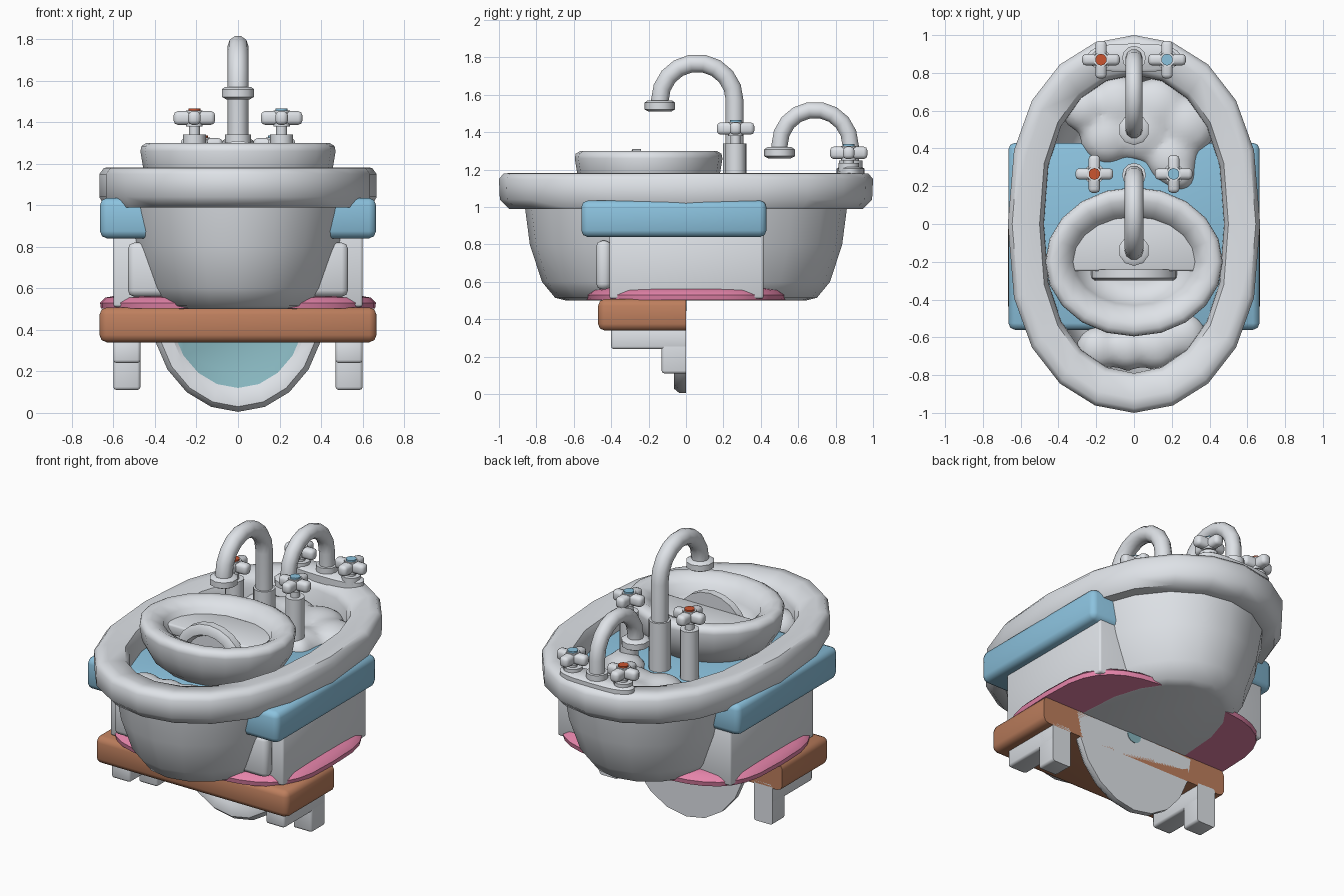
import bpy, bmesh, math
from mathutils import Matrix, Vector

if "Cube" in bpy.data.objects:
    bpy.data.objects.remove(bpy.data.objects["Cube"])


def material(name, r, g, b):
    m = bpy.data.materials.new(name)
    m.diffuse_color = (r, g, b, 1)
    m.use_nodes = True
    m.node_tree.nodes["Principled BSDF"].inputs["Base Color"].default_value = m.diffuse_color
    return m


GREY = material("porcelain grey", 0.76, 0.79, 0.83)
BLUE = material("light blue", 0.26, 0.54, 0.73)
BROWN = material("wood brown", 0.51, 0.21, 0.11)
PINK = material("rug pink", 0.78, 0.23, 0.40)
RED = material("hot tap red", 0.60, 0.09, 0.03)
GLASS = material("mirror teal", 0.24, 0.46, 0.51)


def finish(name, bm, mats, angle=50):
    bmesh.ops.recalc_face_normals(bm, faces=bm.faces[:])
    me = bpy.data.meshes.new(name)
    bm.to_mesh(me)
    bm.free()
    for m in mats:
        me.materials.append(m)
    ob = bpy.data.objects.new(name, me)
    bpy.context.collection.objects.link(ob)
    bpy.ops.object.select_all(action='DESELECT')
    ob.select_set(True)
    bpy.context.view_layer.objects.active = ob
    bpy.ops.object.shade_smooth_by_angle(angle=math.radians(angle))
    return ob


def skin(bm, rings):
    """Bridge equal rings of points and cap both ends; returns the end cap."""
    vs = [[bm.verts.new(p) for p in r] for r in rings]
    n = len(vs[0])
    for a, b in zip(vs, vs[1:]):
        for i in range(n):
            bm.faces.new((a[i], a[(i + 1) % n], b[(i + 1) % n], b[i]))
    bm.faces.new(vs[0])
    return bm.faces.new(vs[-1])


def oval(name, profile, mats, n=20, px=1.0, py=1.0, centre=(0, 0, 0), upright=False):
    """Loft of ovals; profile rows are (half width, half length, height)."""
    def pw(v, p):
        return math.copysign(abs(v) ** p, v)
    rings = []
    for a, b, h in profile:
        ring = []
        for i in range(n):
            t = 2 * math.pi * i / n
            u, v = a * pw(math.sin(t), px), b * pw(math.cos(t), py)
            ring.append(Vector(centre) + Vector((u, h, v) if upright else (u, v, h)))
        rings.append(ring)
    bm = bmesh.new()
    cap = skin(bm, rings)
    cap.material_index = len(mats) - 1
    return finish(name, bm, mats)


def box(name, x, y, z, mat, bevel=0.02, flat_back=False):
    bm = bmesh.new()
    bmesh.ops.create_cube(bm, size=1)
    for v in bm.verts:
        v.co = [lo if c < 0 else hi for c, (lo, hi) in zip(v.co, (x, y, z))]
    edges = [e for e in bm.edges
             if not (flat_back and all(abs(v.co.y - y[1]) < 1e-5 for v in e.verts))]
    bmesh.ops.bevel(bm, geom=edges, offset=bevel, segments=2, affect='EDGES', profile=0.5)
    return finish(name, bm, [mat])


def rod(name, x, y, z0, z1, r, mat, n=12):
    return oval(name, [(r, r, z0), (r, r, z1)], [mat], n, centre=(x, y, 0))


# bathtub
oval("bathtub", [(.37, .64, .50), (.42, .70, .515), (.47, .77, .60), (.54, .835, .80),
                 (.58, .86, .99), (.64, .945, .99), (.668, .995, 1.04), (.668, 1.0, 1.15),
                 (.645, .975, 1.18), (.60, .925, 1.182), (.50, .82, 1.165), (.478, .79, 1.12),
                 (.475, .785, .95), (.42, .72, .66), (.32, .60, .58)], [GREY], py=.8)

# vanity: cabinet, doors, counter, basin
box("cabinet", (-.6, .6), (-.41, .415), (.51, .86), GREY, .012)
for s in (-1, 1):
    box("cabinet_door", sorted((s * .03, s * .53)), (-.48, -.40), (.56, .82), GREY, .03)
box("counter", (-.665, .665), (-.56, .43), (.84, 1.035), BLUE, .035)
oval("basin", [(.30, .25, 1.0), (.40, .34, 1.08), (.455, .38, 1.17), (.47, .395, 1.26),
               (.465, .39, 1.285), (.44, .365, 1.30), (.40, .325, 1.30), (.335, .25, 1.26),
               (.315, .23, 1.20), (.25, .18, 1.12), (.18, .12, 1.10)], [GREY], 20, centre=(0, -.2, 0))

# toilet tank and raised seat showing inside the basin
box("tank", (-.33, .33), (-.25, .04), (1.16, 1.225), GREY, .012)
oval("raised_seat", [(.23, .21, -.24), (.23, .21, -.285), (.21, .19, -.30), (.17, .15, -.30),
                     (.155, .135, -.27)], [GREY], 20, centre=(0, 0, 1.10), upright=True)

# bath rug
oval("rug", [(.66, .535, .502), (.664, .54, .53), (.64, .51, .555), (.58, .45, .566)],
     [PINK], 32, px=.6, py=.6)

# wall shelf with brackets
box("shelf", (-.667, .667), (-.47, 0), (.34, .508), BROWN, .035, True)
for s in (-1, 1):
    xs = sorted((s * .47, s * .60))
    box("bracket_arm", xs, (-.40, 0), (.24, .36), GREY, .015, True)
    box("bracket_upright", xs, (-.13, 0), (.11, .36), GREY, .015, True)

# oval wall mirror, with its round wall fixing at the back
oval("mirror", [(.42, .495, 0), (.42, .495, -.035), (.395, .47, -.065), (.34, .40, -.065),
                (.325, .38, -.045)], [GREY, GLASS], 20, centre=(0, 0, .5), upright=True)
oval("mirror_fixing", [(.05, .05, -.01), (.05, .05, .003)], [GLASS], 12, centre=(0, 0, .495),
     upright=True)


# taps: bent spout, nozzle, cross handles with coloured caps
def spout(name, y, z0, zc, radius, r, nozzle_z):
    path = [(y, z0, 0.0), (y, zc, 0.0)]
    for i in range(1, 10):
        t = math.pi * i / 9
        path.append((y - radius + radius * math.cos(t), zc + radius * math.sin(t), t))
    path.append((y - 2 * radius, nozzle_z, math.pi))
    rings = []
    for py, pz, t in path:
        rot = Matrix.Rotation(t, 3, 'X')
        rings.append([Vector((0, py, pz)) + rot @ Vector(
            (r * math.cos(k * math.pi / 5), r * math.sin(k * math.pi / 5), 0)) for k in range(10)])
    bm = bmesh.new()
    skin(bm, rings)
    finish(name, bm, [GREY])
    oval(name + "_nozzle", [(.06, .06, -.03), (.082, .082, -.018), (.082, .082, .018),
                            (.065, .065, .03)], [GREY], 10, centre=(0, y - 2 * radius, nozzle_z))


def handle(x, y, z, cap):
    for k in range(2):
        hx, hy = ((.10, .03), (.03, .10))[k]
        box("handle_bar", (x - hx, x + hx), (y - hy, y + hy), (z - .033, z + .033), GREY, .02)
    rod("handle_hub", x, y, z - .04, z + .036, .04, GREY)
    rod("handle_cap", x, y, z + .03, z + .046, .031, cap, 10)


spout("basin_spout", .26, 1.0, 1.57, .20, .05, 1.54)
rod("basin_spout_base", 0, .26, 1.0, 1.34, .063, GREY)
spout("bath_spout", .88, 1.16, 1.33, .19, .046, 1.29)
rod("bath_spout_base", 0, .88, 1.16, 1.25, .063, GREY)
oval("bath_tap_plate", [(.25, .075, 1.16), (.25, .075, 1.205), (.235, .06, 1.215)], [GREY], 24,
     px=.6, centre=(0, .88, 0))
for s, cap in ((-1, RED), (1, BLUE)):
    rod("basin_tap_column", s * .21, .265, 1.0, 1.34, .055, GREY)
    rod("basin_tap_stem", s * .21, .265, 1.33, 1.40, .027, GREY)
    handle(s * .21, .265, 1.42, cap)
    rod("bath_tap_base", s * .175, .87, 1.19, 1.235, .055, GREY)
    rod("bath_tap_stem", s * .175, .87, 1.22, 1.27, .027, GREY)
    handle(s * .175, .87, 1.29, cap)


# foam in the bath: merged flattened balls (x, y, radius)
def foam(name, balls):
    bm = bmesh.new()
    for x, y, r in balls:
        m = Matrix.Translation((x, y, 1.0)) @ Matrix.Diagonal((r, r, .10, 1))
        bmesh.ops.create_uvsphere(bm, u_segments=16, v_segments=10, radius=1, matrix=m)
    ob = finish(name, bm, [GREY], 60)
    remesh = ob.modifiers.new("merge", 'REMESH')
    remesh.mode = 'VOXEL'
    remesh.voxel_size = .025
    remesh.use_smooth_shade = True
    smooth = ob.modifiers.new("soften", 'SMOOTH')
    smooth.iterations = 6


foam("back_foam", [(-.26, .61, .13), (-.08, .63, .16), (.12, .61, .17), (.28, .52, .16),
                   (-.14, .46, .15), (.05, .49, .17), (.20, .34, .14), (.24, .26, .09)])
foam("front_foam", [(-.19, -.66, .12), (-.03, -.66, .12), (.12, -.65, .13), (.26, -.59, .13)])
